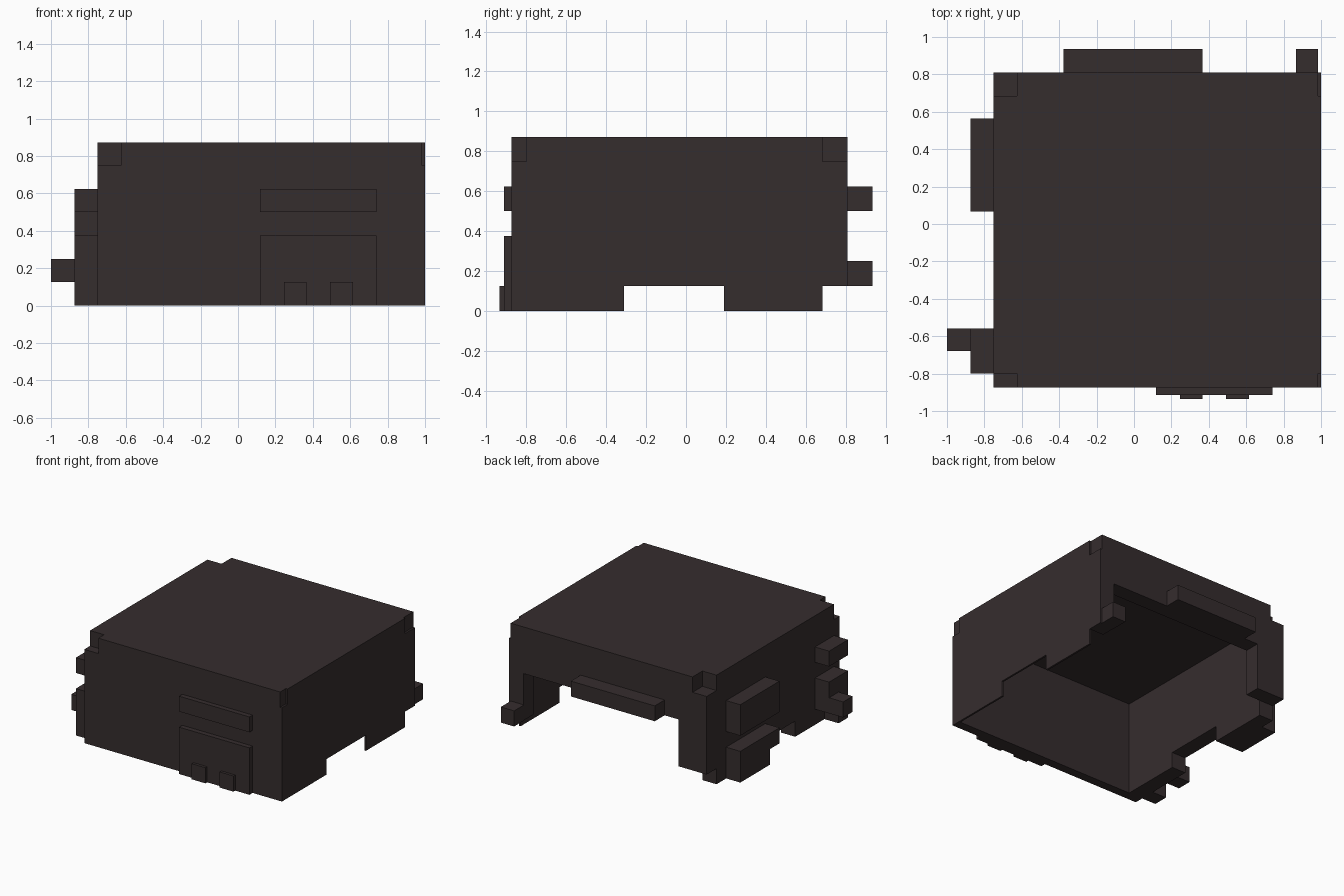
import bpy
import bmesh
from mathutils import Vector

if "Cube" in bpy.data.objects:
    bpy.data.objects.remove(bpy.data.objects["Cube"])

dark = bpy.data.materials.new("dark_brown_grey")
dark.diffuse_color = (0.036, 0.026, 0.027, 1.0)
dark.use_nodes = True
dark.node_tree.nodes["Principled BSDF"].inputs["Base Color"].default_value = dark.diffuse_color


def extrude_profile(name, profile, axis, lo, hi):
    """Extrude a flat outline along axis 0, 1 or 2 from lo to hi."""
    def place(u, v, w):
        co = [u, v]
        co.insert(axis, w)
        return Vector(co)

    bm = bmesh.new()
    face = bm.faces.new([bm.verts.new(place(u, v, lo)) for u, v in profile])
    new = bmesh.ops.extrude_face_region(bm, geom=[face], use_keep_orig=True)
    moved = [g for g in new["geom"] if isinstance(g, bmesh.types.BMVert)]
    step = Vector((0, 0, 0))
    step[axis] = hi - lo
    bmesh.ops.translate(bm, verts=moved, vec=step)
    bmesh.ops.recalc_face_normals(bm, faces=bm.faces)
    mesh = bpy.data.meshes.new(name)
    bm.to_mesh(mesh)
    bm.free()
    mesh.materials.append(dark)
    obj = bpy.data.objects.new(name, mesh)
    bpy.context.collection.objects.link(obj)
    return obj


def box(name, x, y, z):
    return extrude_profile(name, [(x[0], y[0]), (x[1], y[0]), (x[1], y[1]), (x[0], y[1])],
                           2, z[0], z[1])


# Outer limits, inner faces of the walls and the underside of the roof
X0, X1, Y0, Y1 = -0.75, 1.0, -0.873, 0.81
XI0, XI1, YI0, YI1 = -0.625, 0.985, -0.80, 0.685
CEIL, TOP = 0.75, 0.873

# Roof slab with the four corners left out
extrude_profile("roof", [
    (XI0, Y0), (XI1, Y0), (XI1, YI0), (X1, YI0), (X1, YI1), (XI1, YI1),
    (XI1, Y1), (XI0, Y1), (XI0, YI1), (X0, YI1), (X0, YI0), (XI0, YI0)], 2, CEIL, TOP)

# Front wall, and back wall with its wide opening
box("front_wall", (X0, XI1), (Y0, YI0), (0, CEIL))
extrude_profile("back_wall", [
    (X0, 0.125), (-0.5, 0.125), (-0.5, 0.5), (0.87, 0.5), (0.87, 0.125),
    (XI1, 0.125), (XI1, CEIL), (X0, CEIL)], 1, YI1, Y1)


# Side walls share the notch in the lower edge
def side_wall(name, front, back, x):
    outline = [(front, 0), (-0.31, 0), (-0.31, 0.125), (0.19, 0.125), (0.19, 0), (YI1, 0)]
    if back > YI1:
        outline += [(YI1, 0.125), (back, 0.125)]
    outline += [(back, CEIL), (front, CEIL)]
    extrude_profile(name, outline, 0, *x)


side_wall("left_wall", YI0, YI1, (X0, XI0))
side_wall("right_wall", Y0, Y1, (XI1, X1))

# Raised front panels and their two small feet
for name, z in (("front_upper_panel", (0.5, 0.623)), ("front_lower_panel", (0, 0.375))):
    box(name, (0.118, 0.74), (-0.913, Y0), z)
for name, x in (("front_foot_left", (0.245, 0.367)), ("front_foot_right", (0.492, 0.615))):
    box(name, x, (-0.935, -0.913), (0, 0.125))

# Blocks on the left wall, the lower ones stepped underneath
OUT = (-0.875, X0)
box("left_rear_upper_block", OUT, (0.068, 0.563), (0.375, 0.623))
extrude_profile("left_rear_lower_block", [
    (0.068, 0.125), (0.19, 0.125), (0.19, 0), (0.563, 0), (0.563, 0.25), (0.068, 0.25)], 0, *OUT)
box("left_front_upper_block", OUT, (YI0, -0.56), (0.5, 0.623))
extrude_profile("left_front_lower_block", [
    (YI0, 0), (-0.68, 0), (-0.68, 0.125), (-0.56, 0.125), (-0.56, 0.375), (YI0, 0.375)], 0, *OUT)
box("left_front_peg", (-1.0, -0.875), (-0.68, -0.56), (0.125, 0.25))

# Bar and peg on the back wall
box("back_bar", (-0.378, 0.365), (Y1, 0.935), (0.5, 0.623))
box("back_peg", (0.867, XI1), (Y1, 0.935), (0.125, 0.25))
